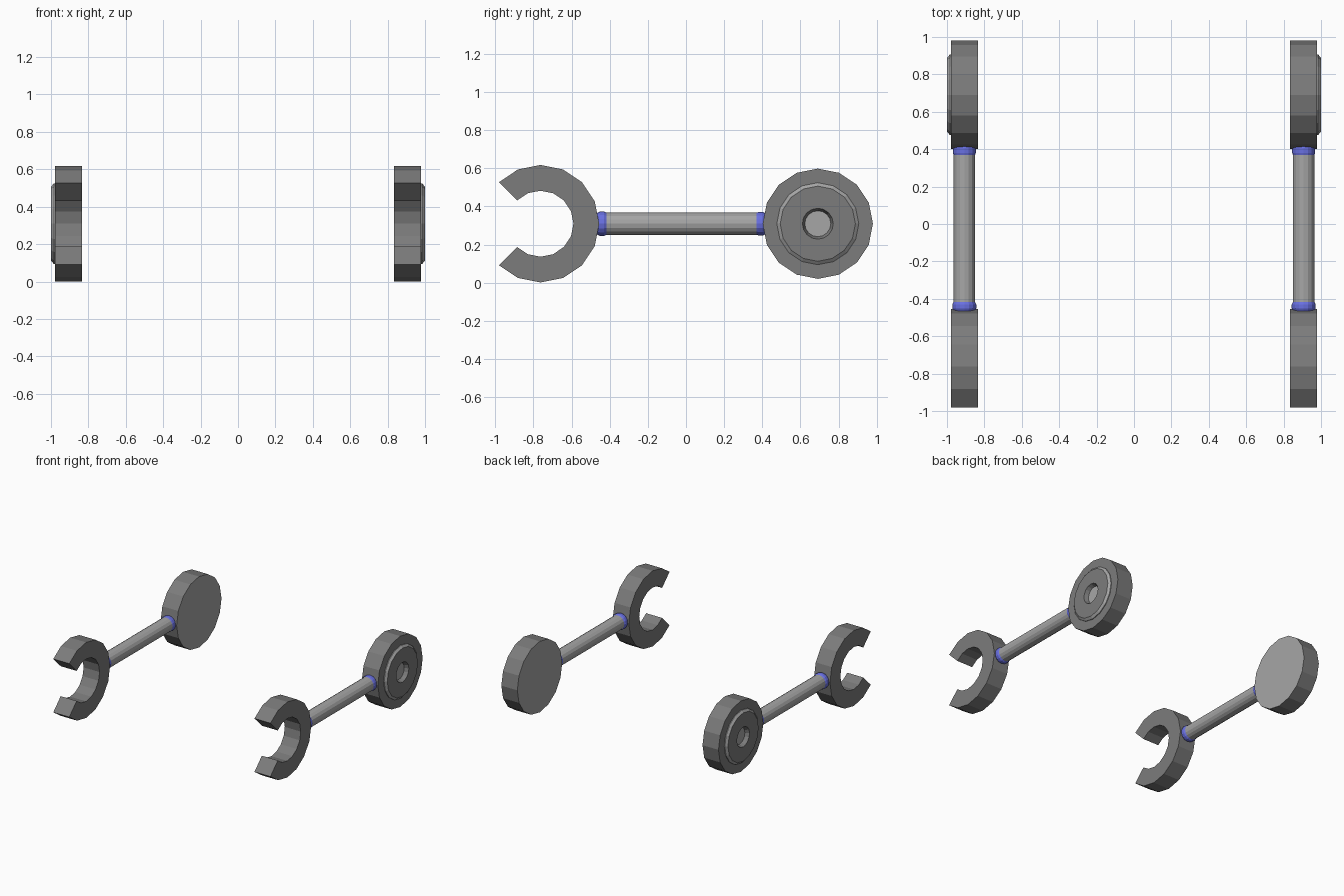
import bpy, bmesh
from math import cos, sin, radians, tau

if "Cube" in bpy.data.objects:
    bpy.data.objects.remove(bpy.data.objects["Cube"])

CX, CZ = 0.907, 0.309      # axis of the right-hand tool
HALF = 0.072               # half thickness of the flat heads


def material(name, color):
    mat = bpy.data.materials.new(name)
    mat.diffuse_color = (*color, 1)
    mat.use_nodes = True
    mat.node_tree.nodes["Principled BSDF"].inputs["Base Color"].default_value = mat.diffuse_color
    return mat


def finish(name, bm, mats):
    """Turn a bmesh into a flat-shaded object mirrored across x = 0."""
    bmesh.ops.recalc_face_normals(bm, faces=bm.faces)
    me = bpy.data.meshes.new(name)
    bm.to_mesh(me)
    bm.free()
    for mat in mats:
        me.materials.append(mat)
    ob = bpy.data.objects.new(name, me)
    bpy.context.collection.objects.link(ob)
    mirror = ob.modifiers.new("Mirror", 'MIRROR')
    mirror.use_axis = (True, False, False)
    return ob


def lathe(name, profile, axis, mats, cy=0.0, sides=16, second=()):
    """Revolve (radius, position along axis) points and cap both ends.
    Bands listed in `second` take the second material; caps are first and last."""
    bm = bmesh.new()
    rings = []
    for r, t in profile:
        ring = []
        for i in range(sides):
            u, v = r * cos(tau * i / sides), r * sin(tau * i / sides)
            co = (CX + t, cy + u, CZ + v) if axis == 'X' else (CX + u, cy + t, CZ + v)
            ring.append(bm.verts.new(co))
        rings.append(ring)
    for k, (a, b) in enumerate(zip(rings, rings[1:])):
        for i in range(sides):
            j = (i + 1) % sides
            bm.faces.new((a[i], a[j], b[j], b[i])).material_index = int(k in second)
    bm.faces.new(rings[0]).material_index = int('first' in second)
    bm.faces.new(rings[-1]).material_index = int('last' in second)
    return finish(name, bm, mats)


blue = material("blue", (0.14, 0.16, 0.75))
dark = material("dark_grey", (0.2, 0.2, 0.2))
grey = material("grey", (0.38, 0.38, 0.38))

# Round head: flat inner face, raised bevelled boss with a central dimple outside
lathe("round_head", [(0.289, -HALF), (0.289, HALF), (0.215, HALF), (0.215, 0.078),
                     (0.197, 0.093), (0.081, 0.093), (0.068, 0.06)],
      'X', (dark, grey), cy=0.691, second=('first', 2, 3, 'last'))

# Open jaw: C-shaped ring with a 90 degree gap facing the front
bm = bmesh.new()
sections = []
for k in range(13):
    a = radians(-135 + 22.5 * k)
    sections.append([bm.verts.new((CX + x, -0.763 + r * cos(a), CZ + r * sin(a)))
                     for r, x in ((0.173, -HALF), (0.308, -HALF), (0.308, HALF), (0.173, HALF))])
for a, b in zip(sections, sections[1:]):
    for i in range(4):
        j = (i + 1) % 4
        bm.faces.new((a[i], a[j], b[j], b[i]))
bm.faces.new(sections[0])
bm.faces.new(sections[-1])
finish("open_jaw", bm, (dark,))

# Shaft between the heads
lathe("shaft", [(0.058, -0.45), (0.058, 0.405)], 'Y', (grey,))

# Blue collars where the shaft meets each head
lathe("jaw_collar", [(0.056, -0.467), (0.064, -0.452), (0.064, -0.43), (0.058, -0.418)],
      'Y', (blue,))
lathe("head_collar", [(0.058, 0.37), (0.061, 0.38), (0.061, 0.405), (0.056, 0.415)],
      'Y', (blue,))
